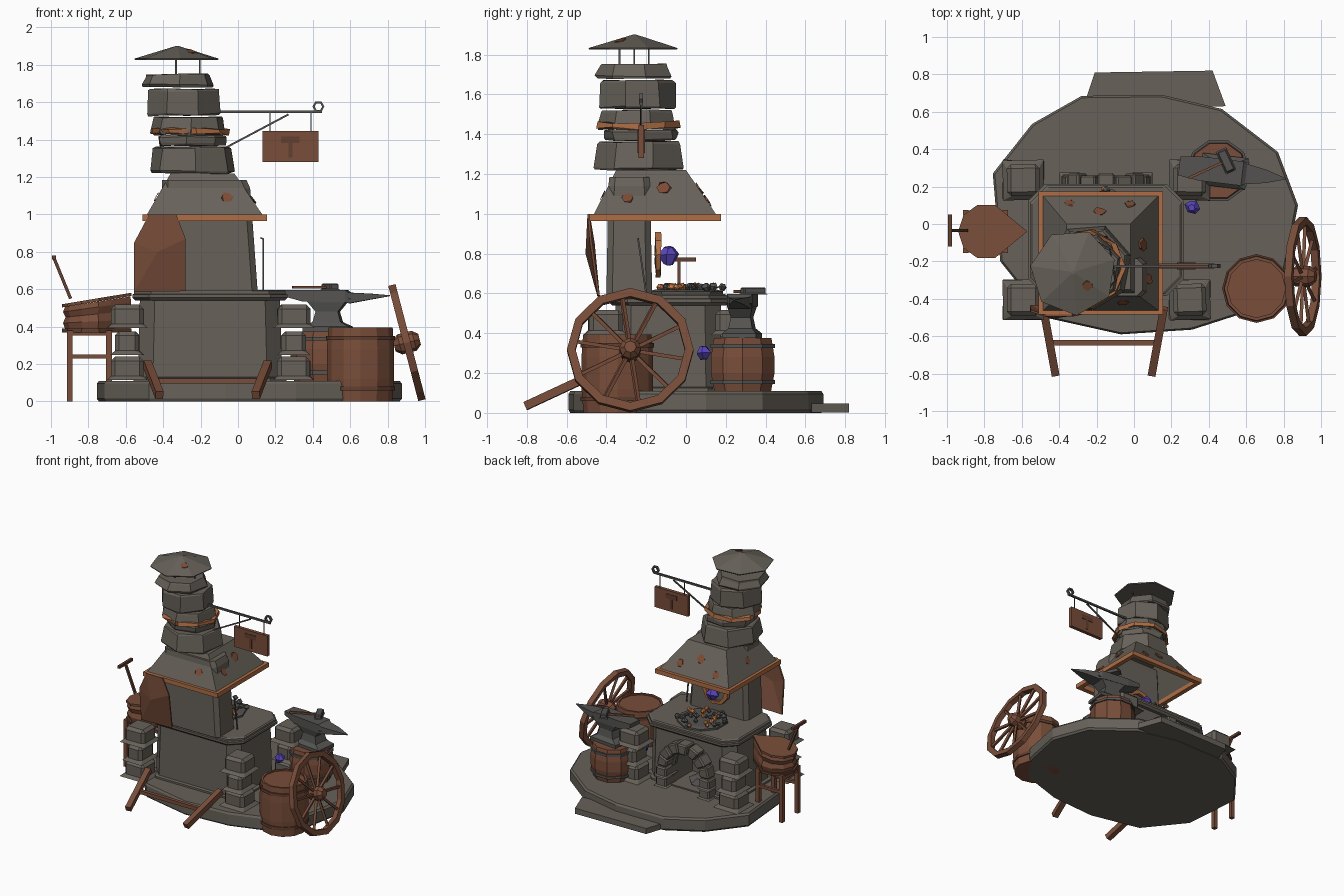
import bpy, bmesh, math, random
from math import sin, cos, pi
from mathutils import Vector as V, Matrix as M

if "Cube" in bpy.data.objects:
    bpy.data.objects.remove(bpy.data.objects["Cube"])
random.seed(4)

def material(name, *rgb):
    m = bpy.data.materials.new(name)
    m.diffuse_color = (*rgb, 1)
    m.use_nodes = True
    m.node_tree.nodes["Principled BSDF"].inputs["Base Color"].default_value = m.diffuse_color
    return m
STONE = material("stone grey", .135, .12, .10)
IRON = material("iron grey", .09, .088, .082)
WOOD = material("wood brown", .19, .075, .042)
DARK = material("dark wood", .12, .05, .03)
COPPER = material("copper", .42, .155, .06)
RUST = material("rust", .20, .07, .035)
EMBER = material("ember orange", .65, .22, .07)
PURPLE = material("crystal purple", .10, .06, .50)

def mesh(name, verts, faces, mat, mx=None, bevel=0):
    me = bpy.data.meshes.new(name)
    me.from_pydata([tuple(v) for v in verts], [], faces)
    bm = bmesh.new()
    bm.from_mesh(me)
    if mx:
        bm.transform(mx)
    if bevel:
        bmesh.ops.bevel(bm, geom=bm.edges[:], offset=bevel, segments=1, affect='EDGES')
    bmesh.ops.recalc_face_normals(bm, faces=bm.faces[:])
    bm.to_mesh(me)
    bm.free()
    me.materials.append(mat)
    ob = bpy.data.objects.new(name, me)
    bpy.context.collection.objects.link(ob)
    return ob

def loft(name, rings, mat, mx=None, closed=False, bevel=0):
    n, k = len(rings[0]), len(rings)
    faces = [(i * n + j, i * n + (j + 1) % n, (i + 1) % k * n + (j + 1) % n, (i + 1) % k * n + j)
             for i in range(k if closed else k - 1) for j in range(n)]
    if not closed:
        faces += [tuple(range(n)), tuple(range((k - 1) * n, k * n))]
    return mesh(name, [v for r in rings for v in r], faces, mat, mx, bevel)

def revolve(name, prof, n, mat, loc=(0, 0, 0), rot=None, closed=False, phase=0., jit=0.):
    rings = [[V((r * cos(phase + 2 * pi * i / n), r * sin(phase + 2 * pi * i / n), z)) +
              V([random.uniform(-jit, jit) for _ in range(3)]) for i in range(n)] for r, z in prof]
    return loft(name, rings, mat, M.Translation(loc) @ (rot or M()), closed)

def box(name, c, s, mat, bevel=0, rot=None):
    x, y, z = s[0] / 2, s[1] / 2, s[2] / 2
    r = [[(-x, -y, h), (x, -y, h), (x, y, h), (-x, y, h)] for h in (-z, z)]
    return loft(name, r, mat, M.Translation(c) @ (rot or M()), bevel=bevel)

def rod(name, a, b, w, mat, n=4):
    a, b = V(a), V(b)
    d = b - a
    return revolve(name, [(w, 0), (w, d.length)], n, mat, a, d.to_track_quat('Z', 'Y').to_matrix().to_4x4(), phase=pi / 4)

def rect8(cx, cy, hx, hy, c, z):
    p = [(-hx + c, -hy), (hx - c, -hy), (hx, -hy + c), (hx, hy - c), (hx - c, hy), (-hx + c, hy), (-hx, hy - c), (-hx, -hy + c)]
    return [(cx + x, cy + y, z) for x, y in p]

def rock(name, c, r, mat, squash=1):
    revolve(name, [(r * .5, -r * .8 * squash), (r, 0), (r * .45, r * .8 * squash)], 6, mat, c,
            M.Rotation(random.uniform(0, 6), 4, 'Z') @ M.Rotation(random.uniform(-.4, .4), 4, 'X'), jit=r * .15)

# irregular round base slab and the step behind it
outline = [(-.755, .27), (-.545, .535), (-.28, .685), (.15, .69), (.47, .615), (.77, .385), (.877, .1), (.81, -.24),
           (.67, -.45), (.31, -.565), (-.07, -.59), (-.475, -.5), (-.715, -.2)]
loft("base_slab", [[(x * s, y * s, z) for x, y in outline] for s, z in ((.985, 0), (1, .015), (1, .095), (.985, .11))], STONE)
step = [(-.21, .81), (.42, .82), (.49, .63), (-.28, .6)]
loft("rear_step", [[(x, y, z) for x, y in step] for z in (.003, .048)], STONE)

# forge body with an arched opening
body = loft("forge_body", [rect8(-.15, -.09, *h) for h in ((.41, .29, .09, .1), (.41, .29, .09, .125),
            (.385, .27, .08, .13), (.375, .265, .08, .54))], STONE)
arch = [(-.3, .12), (0, .12)] + [(-.15 + .15 * cos(a * pi / 6), .27 + .15 * sin(a * pi / 6)) for a in range(7)]
cut = loft("arch_cutter", [[(x, y, z) for x, z in arch] for y in (-.08, .4)], STONE)
cut.hide_render = True
bo = body.modifiers.new("opening", 'BOOLEAN')
bo.object, bo.solver = cut, 'EXACT'
bpy.context.view_layer.objects.active = body
bpy.ops.object.modifier_apply(modifier="opening")
bpy.data.objects.remove(cut)
loft("worktop", [rect8(-.15, -.085, *h) for h in ((.4, .285, .09, .54), (.415, .3, .09, .555), (.415, .3, .09, .572),
     (.405, .29, .09, .575), (.405, .29, .09, .59), (.395, .28, .09, .597))], STONE)

# arch stones
for i in range(7):
    a0, a1 = (i + .05) * pi / 7, (i + .95) * pi / 7
    q = [(r, a) for r, a in ((.15, a0), (.235, a0), (.235, a1), (.15, a1))]
    loft("arch_stone", [[(-.15 + r * cos(a), y, .27 + r * sin(a)) for r, a in q] for y in (.13, .26 + .012 * (i % 2))],
         STONE, bevel=.01)
for s in (-1, 1):
    for z in (.15, .23):
        box("arch_side_stone", (-.15 + s * .193, .195, z), (.09, .14, .075), STONE, .01)
rock("ash_pile", (-.15, .05, .13), .09, IRON, .6)

# corner stones
for x in (-.592, .298):
    for y in (-.405, .235):
        for z, w in ((.177, .175), (.312, .13), (.455, .175)):
            box("corner_stone", (x, y, z), (w, .17, .125), STONE, .022, M.Rotation(random.uniform(-.04, .04), 4, 'Z'))

# chimney breast
loft("chimney_breast", [rect8(-.16, -.285, .265, .115, .03, .59), rect8(-.17, -.285, .235, .105, .03, 1.14),
     rect8(-.18, -.285, .225, .1, .03, 1.185)], STONE)

# sloping hood, open beneath, with copper rim and rust patches
def rect(x0, x1, y0, y1, z):
    return [V((x0, y0, z)), V((x1, y0, z)), V((x1, y1, z)), V((x0, y1, z))]
lo, hi = rect(-.495, .14, -.47, .16, .985), rect(-.36, -.02, -.35, 0, 1.22)
hood = mesh("hood", lo + hi, [(i, (i + 1) % 4, (i + 1) % 4 + 4, i + 4) for i in range(4)] + [(4, 5, 6, 7)], STONE)
hood.modifiers.new("thickness", 'SOLIDIFY').thickness = .012
ro, ri = (-.51, .155, -.485, .175), (-.475, .12, -.45, .14)
loft("hood_rim", [rect(*ro, .965), rect(*ro, 1.0), rect(*ri, 1.0), rect(*ri, .965)], COPPER, closed=True)
def patch(c, nrm, r):
    revolve("rust_patch", [(r, 0), (r * .95, .004)], 6, RUST, c, V(nrm).to_track_quat('Z', 'Y').to_matrix().to_4x4(), jit=r * .15)
for f, u, v, r in ((0, .75, .45, .03), (1, .25, .4, .03), (1, .62, .6, .035), (2, .2, .35, .03),
                   (2, .5, .6, .035), (2, .8, .3, .03), (3, .5, .45, .03)):
    a, b, c, d = lo[f], lo[(f + 1) % 4], hi[(f + 1) % 4], hi[f]
    n = (b - a).cross(d - a).normalized()
    patch(a.lerp(b, u).lerp(d.lerp(c, u), v) + n * .002, n, r)
patch((0, -.394, 1.1), (0, -1, 0), .03)

# stacked crooked chimney rings
for x, y, z0, z1, r0, r1 in ((-.243, -.23, 1.22, 1.362, .232, .212), (-.25, -.225, 1.368, 1.425, .188, .192),
        (-.265, -.24, 1.425, 1.52, .205, .19), (-.285, -.25, 1.527, 1.672, .2, .195), (-.32, -.255, 1.68, 1.75, .2, .178)):
    h = z1 - z0
    revolve("chimney_ring", [(r0 * .97, 0), (r0, .012), (r1, h - .012), (r1 * .96, h)], 7, STONE, (x, y, z0),
            phase=random.uniform(0, .9), jit=.005)
revolve("chimney_band", [(.19, -.016), (.215, -.016), (.215, .016), (.19, .016)], 9, COPPER, (-.262, -.237, 1.445),
        closed=True, jit=.009)
for a in (0, 2.1, 4.2):
    x, y = -.29 + .085 * cos(a), -.26 + .085 * sin(a)
    rod("cap_post", (x, y, 1.74), (x, y, 1.86), .006, IRON)
revolve("chimney_cap", [(.228, 0), (.232, .008), (.01, .075)], 7, STONE, (-.325, -.258, 1.825), phase=.3)
patch((-.25, -.33, 1.868), (.25, -.25, .9), .028)

# sign bracket and hanging sign
Y = -.225
rod("sign_arm", (-.12, Y, 1.55), (.45, Y, 1.55), .010, IRON)
rod("sign_brace", (-.06, Y, 1.36), (.27, Y, 1.535), .007, IRON)
revolve("arm_curl", [(.02, -.01), (.032, -.01), (.032, .01), (.02, .01)], 6, IRON, (.43, Y, 1.577), M.Rotation(pi / 2, 4, 'X'), True)
for x in (.17, .39):
    rod("sign_hanger", (x, Y, 1.44), (x, Y, 1.55), .004, IRON)
box("sign_board", (.28, Y, 1.363), (.3, .028, .165), WOOD)
for s in (-1, 1):
    box("sign_emblem_handle", (.28, Y + s * .015, 1.35), (.022, .006, .09), DARK)
    box("sign_emblem_head", (.28, Y + s * .015, 1.4), (.1, .006, .035), DARK)

# leather apron hung from the rim
ap = [(-.475, -.495, 1.0), (-.33, -.495, 1.0), (-.555, -.47, .85), (-.43, -.505, .80), (-.28, -.485, .87),
      (-.555, -.445, .585), (-.28, -.445, .59)]
apron = mesh("leather_apron", ap, [(0, 1, 4, 3), (0, 3, 2), (2, 3, 5), (3, 4, 6, 5)], WOOD)
apron.modifiers.new("thickness", 'SOLIDIFY').thickness = .012

# hearth with coals, glowing ring and crystal
revolve("hearth_bed", [(.19, 0), (.19, .018), (.16, .026)], 9, IRON, (-.15, .0, .593))
for i in range(38):
    a, d = random.uniform(0, 2 * pi), .19 * random.random() ** .5
    rock("ember" if i % 3 == 0 else "coal", (-.15 + d * cos(a), d * sin(a), .632), random.uniform(.014, .026),
         EMBER if i % 3 == 0 else IRON)
revolve("copper_ring", [(.085, -.014), (.115, -.014), (.115, .014), (.085, .014)], 9, COPPER, (-.17, -.14, .795),
        M.Rotation(pi / 2, 4, 'X'), True, jit=.004)
rock("ring_crystal", (-.18, -.09, .79), .055, PURPLE)
rock("floor_crystal", (.31, .09, .3), .04, PURPLE)
rod("poker", (.135, -.2, .597), (.135, -.24, .87), .006, IRON)
rod("poker_hook", (.135, -.24, .87), (.12, -.24, .875), .006, IRON)

# stump barrel with anvil and hammer
B = (.45, .285, 0)
revolve("anvil_barrel", [(.15, .11), (.168, .2), (.168, .28), (.152, .375)], 10, WOOD, B)
for z in (.155, .335):
    revolve("barrel_rope", [(.15, z - .01), (.17, z - .01), (.17, z + .01), (.15, z + .01)], 10, IRON, B, closed=True)
T = M.Translation(B) @ M.Rotation(-.12, 4, 'Z')
loft("anvil_foot", [[(x * a + .03, y * b, z) for x, y in ((-1, -1), (1, -1), (1, 1), (-1, 1))] for z, a, b in
     ((.375, .125, .085), (.4, .125, .085), (.425, .075, .06), (.48, .06, .05), (.53, .1, .062), (.55, .13, .065))], IRON, T)
loft("anvil_top", [[(x, -w, a), (x, w, a), (x, w, b), (x, -w, b)] for x, w, a, b in
     ((-.21, .05, .565, .597), (-.1, .065, .535, .597), (.13, .065, .53, .597), (.15, .055, .525, .582),
      (.26, .035, .545, .577), (.365, .003, .563, .568))], IRON, T)
H = T @ M.Rotation(.55, 4, 'Z')
rod("hammer_handle", H @ V((-.16, .03, .61)), H @ V((.08, .03, .61)), .010, WOOD)
box("hammer_head", H @ V((.06, .03, .613)), (.05, .12, .035), IRON, .006, M.Rotation(.43, 4, 'Z'))

# water barrel
W = (.655, -.345, 0)
revolve("water_barrel", [(.17, 0), (.18, .12), (.18, .28), (.172, .395), (.155, .395), (.155, .385)], 12, WOOD, W)
for z in (.07, .34):
    revolve("barrel_hoop", [(.165, z - .011), (.184, z - .011), (.184, z + .011), (.165, z + .011)], 12, DARK, W, closed=True)

# leaning cart wheel
C = V((.903, -.28, .315))
R = M.Rotation(pi / 2 - .255, 4, 'Y')
revolve("wheel_rim", [(.275, -.02), (.318, -.02), (.318, .02), (.275, .02)], 12, WOOD, C, R, True)
revolve("wheel_hub", [(.03, -.07), (.055, -.04), (.055, .04), (.03, .07)], 8, WOOD, C, R)
for i in range(10):
    d = R @ V((cos(i * pi / 5 + .15), sin(i * pi / 5 + .15), 0))
    rod("wheel_spoke", C + d * .04, C + d * .285, .013, WOOD)

# cart shafts at the front
for a, b in (((-.485, -.45, .2), (-.42, -.805, .035)), ((.16, -.45, .2), (.095, -.805, .035))):
    rod("cart_shaft", a, b, .03, WOOD)
rod("shaft_crossbar", (-.46, -.635, .11), (.135, -.635, .11), .02, WOOD)

# bellows on a stand
def tear(s, z, tilt=0):
    p = [(-.79 + .15 * s * cos(a * pi / 5), -.04 + .15 * s * sin(a * pi / 5)) for a in range(2, 9)]
    p += [(-.68, -.04 - .09 * s), (-.62 + .05 * s, -.04), (-.68, -.04 + .09 * s)]
    return [(x, y, z + tilt * (x + .93)) for x, y in p]
loft("bellows_bottom_board", [tear(1, .37), tear(1, .39)], DARK)
loft("bellows_bag", [tear(.9, .39), tear(.97, .42, .05), tear(.88, .45, .1), tear(.97, .48, .14), tear(.9, .505, .16)], WOOD)
loft("bellows_top_board", [tear(1, .505, .165), tear(1, .522, .165)], WOOD)
for x in (-.9, -.69):
    for y in (-.14, .06):
        rod("stand_leg", (x, y, 0 if x < -.8 else .08), (x, y, .38), .022, WOOD)
    rod("stand_end_rail", (x, -.14, .35), (x, .06, .35), .018, WOOD)
for y in (-.14, .06):
    rod("stand_side_rail", (-.9, y, .24), (-.69, y, .24), .016, WOOD)
    rod("stand_top_rail", (-.9, y, .365), (-.69, y, .365), .016, WOOD)
rod("bellows_handle", (-.895, -.035, .55), (-.985, -.035, .77), .012, DARK)
rod("bellows_grip", (-.985, -.12, .77), (-.985, .05, .77), .015, DARK)
